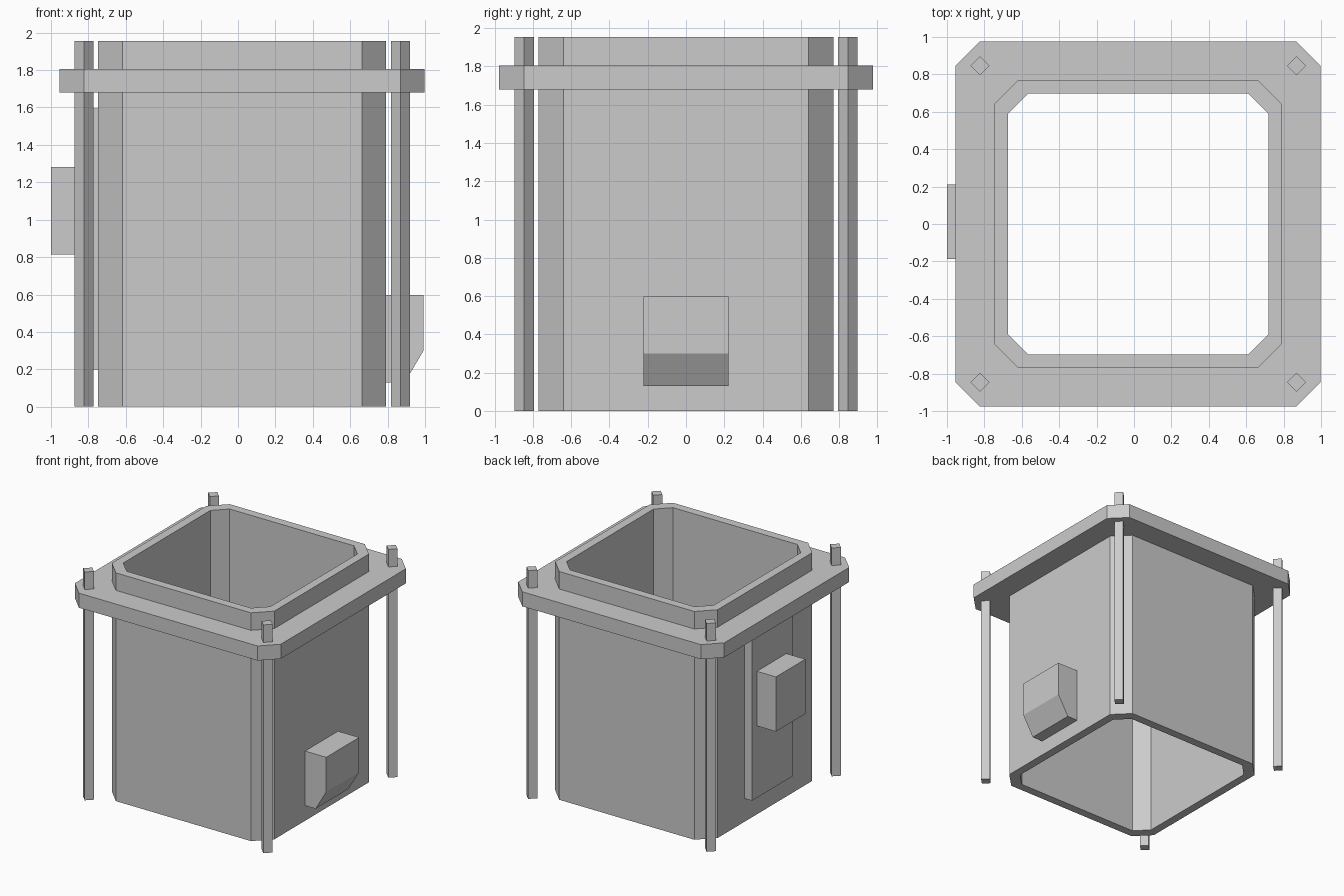
import bpy, bmesh
from mathutils import Vector

if "Cube" in bpy.data.objects:
    bpy.data.objects.remove(bpy.data.objects["Cube"])

CX = 0.022       # body axis, shifted because the side boxes differ in depth


def make_object(name, bm):
    bmesh.ops.recalc_face_normals(bm, faces=bm.faces[:])
    mesh = bpy.data.meshes.new(name)
    bm.to_mesh(mesh)
    bm.free()
    obj = bpy.data.objects.new(name, mesh)
    bpy.context.collection.objects.link(obj)
    return obj


def chamfered_square(h, c):
    corner = [(h, h - c), (h - c, h)]
    pts = []
    for _ in range(4):
        pts += corner
        corner = [(-y, x) for x, y in corner]
    return pts


def ring(name, outer, inner, z0, z1):
    bm = bmesh.new()
    loops = [[bm.verts.new((CX + x, y, z)) for x, y in pts]
             for pts, z in ((outer, z0), (outer, z1), (inner, z1), (inner, z0))]
    n = len(outer)
    for k in range(4):
        a, b = loops[k], loops[(k + 1) % 4]
        for i in range(n):
            j = (i + 1) % n
            bm.faces.new((a[i], a[j], b[j], b[i]))
    return make_object(name, bm)


def prism(name, points, offset):
    bm = bmesh.new()
    face = bm.faces.new([bm.verts.new(p) for p in points])
    ext = bmesh.ops.extrude_face_region(bm, geom=[face], use_keep_orig=True)
    verts = [g for g in ext["geom"] if isinstance(g, bmesh.types.BMVert)]
    bmesh.ops.translate(bm, verts=verts, vec=Vector(offset))
    return make_object(name, bm)


def box(name, x0, x1, y0, y1, z0, z1):
    pts = [(x0, y0, z0), (x1, y0, z0), (x1, y1, z0), (x0, y1, z0)]
    return prism(name, pts, (0, 0, z1 - z0))


# Open tube body and the collar around its top
body_outline = chamfered_square(0.77, 0.13)
ring("tube_body", body_outline, chamfered_square(0.697, 0.108), 0, 1.955)
ring("collar", chamfered_square(0.976, 0.13), body_outline, 1.68, 1.805)

# Diamond-section corner rods
r = 0.051
for sx, side in ((-1, "left"), (1, "right")):
    for sy, end in ((-1, "front"), (1, "back")):
        x, y = CX + sx * 0.846, sy * 0.846
        prism(f"{end}_{side}_rod",
              [(x + r, y, 0), (x, y + r, 0), (x - r, y, 0), (x, y - r, 0)],
              (0, 0, 1.955))

# Left side: flat panel carrying a box
box("left_panel", -0.82, -0.74, -0.275, 0.277, 0.2, 1.595)
box("left_box", -1.0, -0.815, -0.187, 0.211, 0.815, 1.283)

# Right side: housing with a sloped underside
profile = [(0.785, 0.13), (0.892, 0.13), (0.992, 0.3), (0.992, 0.597), (0.785, 0.597)]
prism("right_housing", [(x, -0.223, z) for x, z in profile], (0, 0.446, 0))
